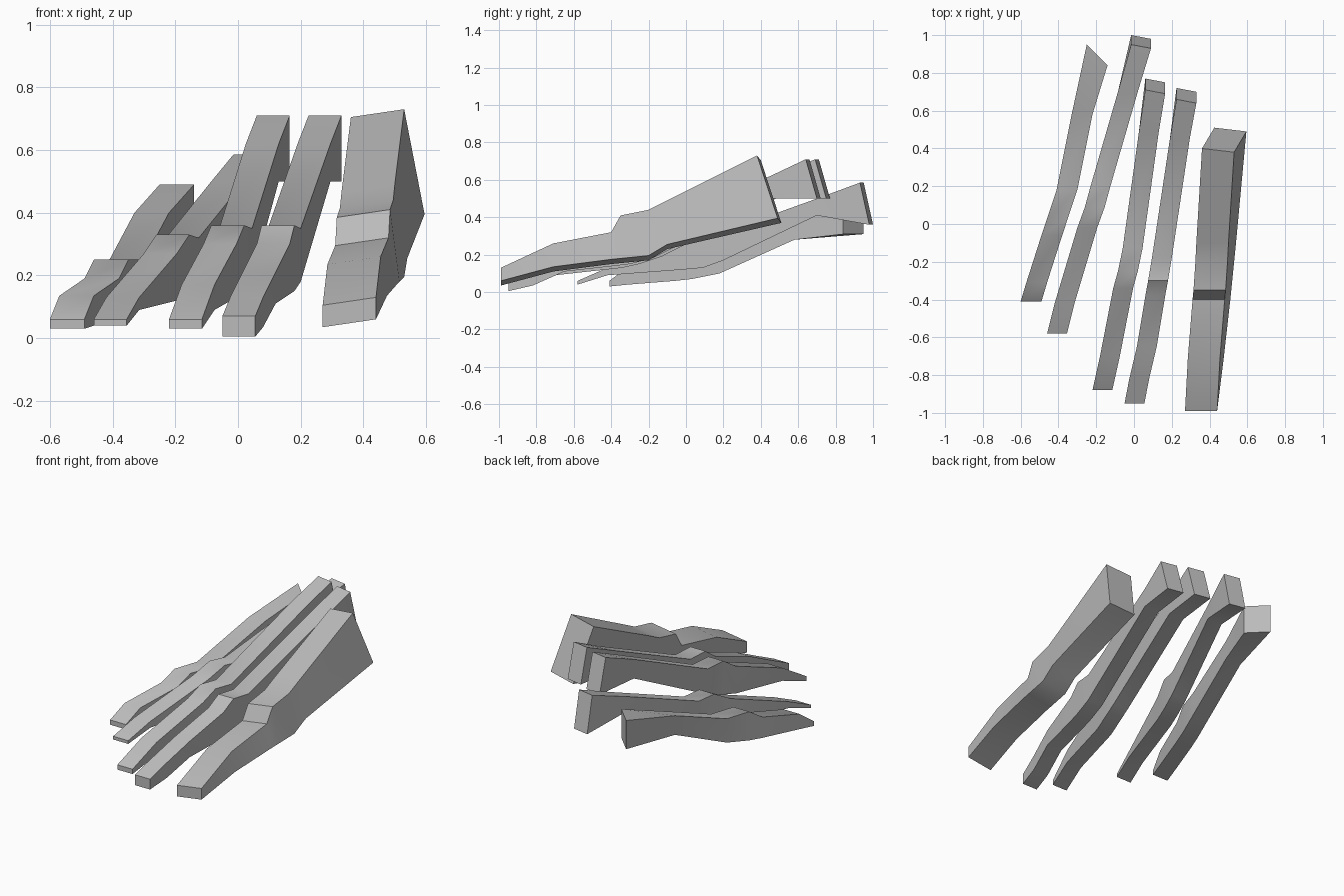
import bpy
import bmesh
import math

if "Cube" in bpy.data.objects:
    bpy.data.objects.remove(bpy.data.objects["Cube"], do_unlink=True)

# Single grey material
grey = bpy.data.materials.new("plain_grey")
grey.use_nodes = True
grey.diffuse_color = (0.5, 0.5, 0.5, 1)
grey.node_tree.nodes["Principled BSDF"].inputs["Base Color"].default_value = (0.5, 0.5, 0.5, 1)


def make_bone(name, width, stations, slant=0.0, skew=0.0, roll=0.0):
    """Loft four-cornered sections from tip to base.

    Each station is (y, left edge x, top z, bottom z, optional bottom lean).
    slant and skew angle the base end; roll lifts the right-hand corners.
    """
    bm = bmesh.new()
    rings = []
    for index, (y, x, top, bottom, *extra) in enumerate(stations):
        lean = extra[0] if extra else 0.0
        is_base = index == len(stations) - 1
        dy = slant if is_base else 0.0
        side = skew if is_base else 0.0
        corners = [
            (x, y, top - roll),
            (x + width, y + side, top),
            (x + width + lean, y + dy + side, bottom + roll),
            (x + lean, y + dy, bottom),
        ]
        rings.append([bm.verts.new(corner) for corner in corners])

    # Skin neighbouring sections and close both ends
    for near, far in zip(rings, rings[1:]):
        for i in range(4):
            j = (i + 1) % 4
            bm.faces.new((near[i], near[j], far[j], far[i]))
    bm.faces.new(rings[0])
    bm.faces.new(rings[-1])
    bmesh.ops.recalc_face_normals(bm, faces=bm.faces[:])

    mesh = bpy.data.meshes.new(name)
    bm.to_mesh(mesh)
    bm.free()
    mesh.materials.append(grey)
    bone = bpy.data.objects.new(name, mesh)
    bpy.context.collection.objects.link(bone)
    bpy.ops.object.select_all(action="DESELECT")
    bone.select_set(True)
    bpy.context.view_layer.objects.active = bone
    bpy.ops.object.shade_smooth_by_angle(angle=math.radians(40))
    return bone


# Broad bone on the left, with a stepped joint
make_bone("broad_bone", 0.17, [
    (-0.99, 0.27, 0.13, 0.035),
    (-0.71, 0.285, 0.26, 0.11, 0.02),
    (-0.4, 0.31, 0.32, 0.15, 0.03),
    (-0.35, 0.315, 0.41, 0.155, 0.03),
    (-0.2, 0.325, 0.44, 0.17, 0.035),
    (-0.1, 0.33, 0.49, 0.23, 0.04),
    (0.4, 0.36, 0.73, 0.37, 0.065),
], slant=0.11, skew=-0.02, roll=0.025)

# Four slender bones, each with a knuckle and a flared base
make_bone("second_bone", 0.105, [
    (-0.95, -0.05, 0.07, 0.005),
    (-0.82, -0.025, 0.13, 0.035),
    (-0.65, 0.015, 0.21, 0.11),
    (-0.38, 0.06, 0.3, 0.14),
    (-0.3, 0.075, 0.36, 0.15),
    (-0.18, 0.095, 0.35, 0.18),
    (0.45, 0.19, 0.62, 0.5),
    (0.66, 0.225, 0.71, 0.5),
], slant=0.06, skew=-0.02)

make_bone("third_bone", 0.105, [
    (-0.88, -0.22, 0.06, 0.03),
    (-0.7, -0.18, 0.17, 0.09),
    (-0.34, -0.11, 0.3, 0.13),
    (-0.25, -0.085, 0.36, 0.15),
    (-0.13, -0.06, 0.35, 0.19),
    (0.48, 0.025, 0.62, 0.5),
    (0.71, 0.06, 0.71, 0.5),
], slant=0.06, skew=-0.02)

make_bone("fourth_bone", 0.105, [
    (-0.58, -0.46, 0.06, 0.04),
    (-0.42, -0.42, 0.13, 0.09),
    (-0.02, -0.3, 0.27, 0.12),
    (0.09, -0.26, 0.33, 0.13),
    (0.2, -0.23, 0.32, 0.17),
    (0.7, -0.085, 0.5, 0.41),
    (0.95, -0.015, 0.585, 0.36),
], slant=0.05, skew=-0.02)

make_bone("outer_bone", 0.11, [
    (-0.41, -0.6, 0.06, 0.03),
    (-0.31, -0.57, 0.135, 0.04),
    (-0.06, -0.49, 0.19, 0.06),
    (0.03, -0.46, 0.25, 0.07),
    (0.18, -0.41, 0.25, 0.1),
    (0.58, -0.33, 0.4, 0.28),
    (0.95, -0.25, 0.49, 0.31),
], skew=-0.11)
